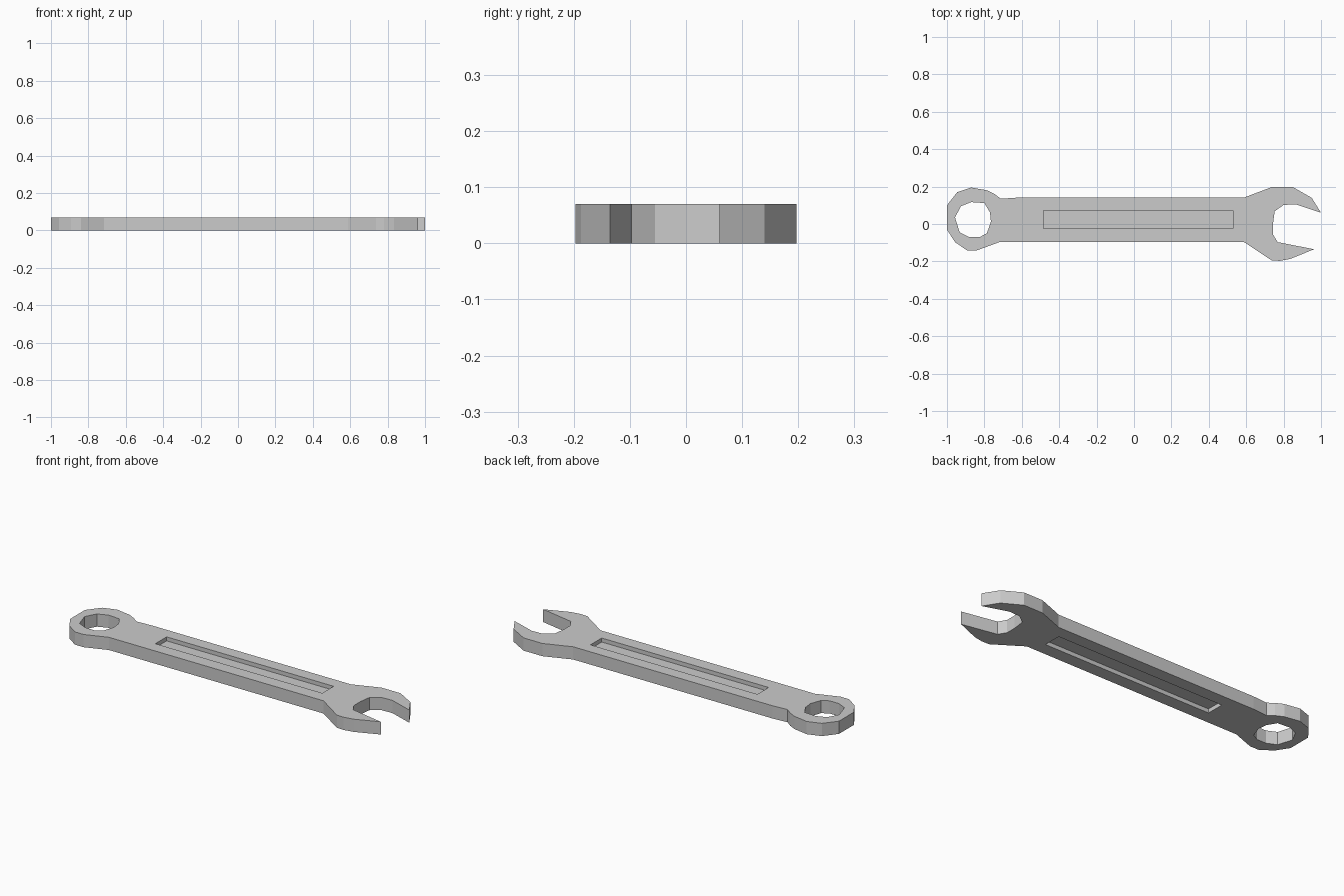
import bpy, bmesh

if "Cube" in bpy.data.objects:
    bpy.data.objects.remove(bpy.data.objects["Cube"])

THICK = 0.07
RECESS = 0.022


def prism(name, pts, z0, z1):
    """Extrude a closed 2D profile between two heights."""
    bm = bmesh.new()
    face = bm.faces.new([bm.verts.new((x, y, z0)) for x, y in pts])
    ext = bmesh.ops.extrude_face_region(bm, geom=[face])
    for v in ext["geom"]:
        if isinstance(v, bmesh.types.BMVert):
            v.co.z = z1
    bmesh.ops.recalc_face_normals(bm, faces=bm.faces)
    me = bpy.data.meshes.new(name)
    bm.to_mesh(me)
    bm.free()
    ob = bpy.data.objects.new(name, me)
    bpy.context.collection.objects.link(ob)
    return ob


def cut(target, cutter):
    mod = target.modifiers.new("cut", 'BOOLEAN')
    mod.operation = 'DIFFERENCE'
    mod.solver = 'EXACT'
    mod.object = cutter
    cutter.hide_render = True
    bpy.context.view_layer.objects.active = target
    bpy.ops.object.modifier_apply(modifier=mod.name)
    bpy.data.objects.remove(cutter)


# Outline: ring end, handle, open jaw
ring_top = [(-1, -0.03), (-1, 0.10), (-0.945, 0.17), (-0.87, 0.195),
            (-0.785, 0.18), (-0.745, 0.16), (-0.712, 0.135)]
handle_top = [(-0.625, 0.141), (0.587, 0.141)]
jaw_outer_top = [(0.735, 0.197), (0.85, 0.197), (0.95, 0.14), (1.0, 0.06)]
jaw_inner = [(0.865, 0.105), (0.80, 0.102), (0.752, 0.068), (0.743, 0.0),
             (0.743, -0.055), (0.768, -0.097)]
jaw_outer_bottom = [(0.963, -0.135), (0.835, -0.187), (0.78, -0.197), (0.737, -0.195)]
handle_bottom = [(0.587, -0.096), (-0.717, -0.096)]
ring_bottom = [(-0.84, -0.141), (-0.893, -0.141), (-0.957, -0.097)]
outline = (ring_top + handle_top + jaw_outer_top + jaw_inner
           + jaw_outer_bottom + handle_bottom + ring_bottom)
wrench = prism("wrench_body", outline, 0, THICK)

# Ring hole
hole = [(-0.957, 0.035), (-0.925, 0.095), (-0.87, 0.117), (-0.80, 0.112),
        (-0.77, 0.062), (-0.765, 0.012), (-0.787, -0.05), (-0.825, -0.07),
        (-0.88, -0.07), (-0.932, -0.045)]
cut(wrench, prism("ring_hole_cutter", hole, -0.1, 0.2))

# Shallow handle recess on both faces
slot = [(-0.485, -0.025), (0.53, -0.025), (0.53, 0.073), (-0.485, 0.073)]
for z0, z1 in ((-0.1, RECESS), (THICK - RECESS, 0.2)):
    cut(wrench, prism("recess_cutter", slot, z0, z1))
